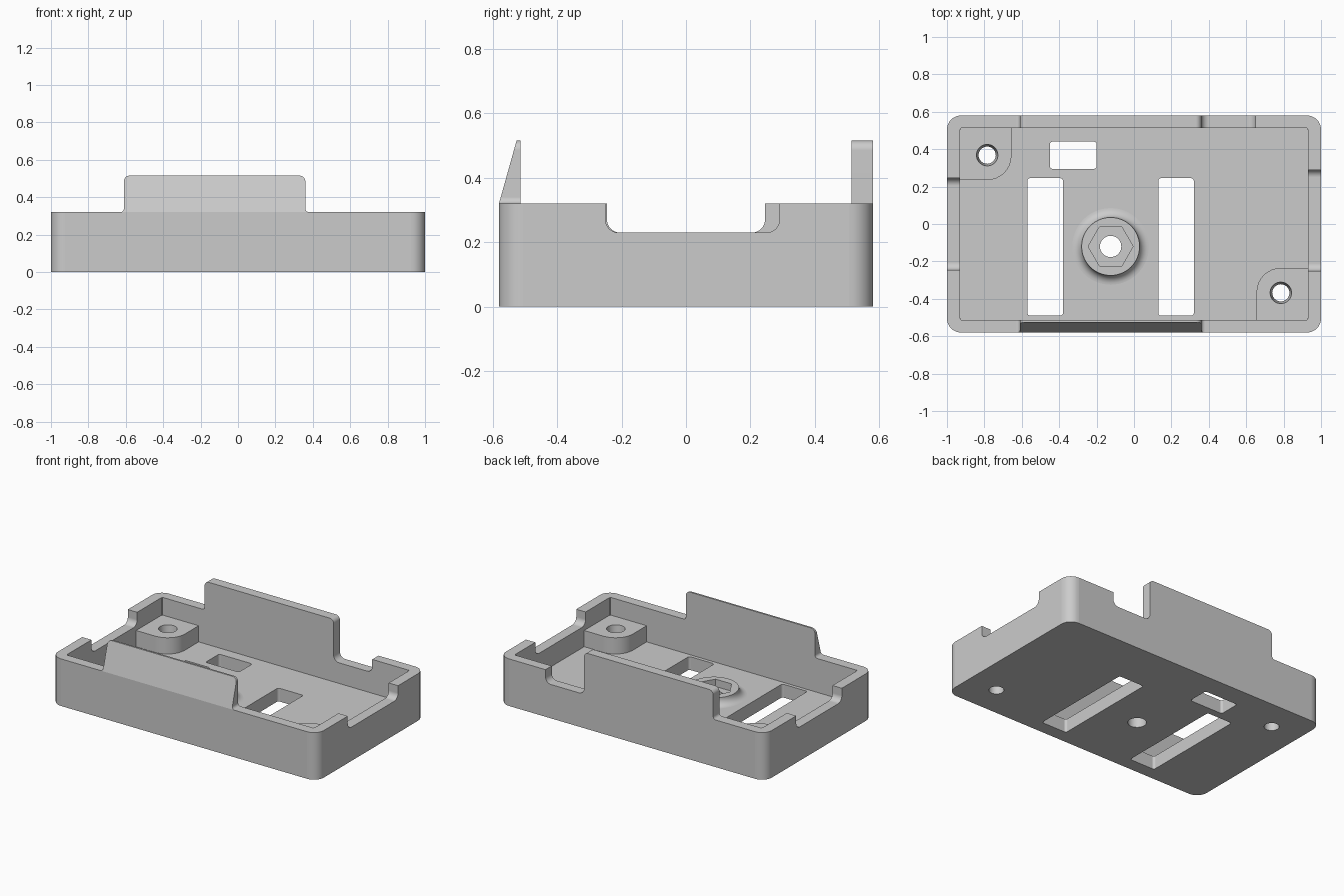
import bpy, bmesh, math
from mathutils import Vector

if "Cube" in bpy.data.objects:
    bpy.data.objects.remove(bpy.data.objects["Cube"], do_unlink=True)

FLOOR, NOTCH, RIM, TALL = 0.09, 0.23, 0.32, 0.515
OUT_Y, IN_X, IN_Y = 0.58, 0.93, 0.513

grey = bpy.data.materials.new("plain grey")
grey.use_nodes = True
colour = (0.6, 0.6, 0.6, 1)
grey.diffuse_color = colour
grey.node_tree.nodes["Principled BSDF"].inputs["Base Color"].default_value = colour


def rounded(corners, steps=8):
    """Outline from (a, b[, radius]) corners, each filleted by its radius."""
    pts = []
    for i, c in enumerate(corners):
        p = Vector(c[:2])
        if len(c) < 3:
            pts.append(p)
            continue
        r = c[2]
        u = (Vector(corners[i - 1][:2]) - p).normalized()
        v = (Vector(corners[(i + 1) % len(corners)][:2]) - p).normalized()
        half = u.angle(v) / 2
        centre = p + (u + v).normalized() * r / math.sin(half)
        start = (p + u * r / math.tan(half) - centre).normalized()
        end = (p + v * r / math.tan(half) - centre).normalized()
        pts += [centre + start.slerp(end, k / steps) * r for k in range(steps + 1)]
    return [p for i, p in enumerate(pts) if (p - pts[i - 1]).length > 0.0001]


def rect(x0, x1, y0, y1, r):
    return [(x0, y0, r), (x1, y0, r), (x1, y1, r), (x0, y1, r)]


def ngon(x, y, r, sides):
    turns = [k * math.tau / sides for k in range(sides)]
    return [(x + r * math.cos(t), y + r * math.sin(t)) for t in turns]


def finish(name, bm):
    """Make the object, with smooth fillets and crisp edges."""
    bmesh.ops.recalc_face_normals(bm, faces=bm.faces[:])
    mesh = bpy.data.meshes.new(name)
    bm.to_mesh(mesh)
    bm.free()
    mesh.materials.append(grey)
    mesh.shade_smooth()
    mesh.set_sharp_from_angle(angle=math.radians(30))
    ob = bpy.data.objects.new(name, mesh)
    bpy.context.scene.collection.objects.link(ob)
    ob.modifiers.new("weighted_normals", "WEIGHTED_NORMAL").keep_sharp = True
    return ob


def prism(name, h0, h1, axis, outline, holes=()):
    """Extrude a filleted outline, with optional holes, along an axis."""
    place = {"z": lambda a, b, h: (a, b, h),
             "y": lambda a, b, h: (a, h, b),
             "x": lambda a, b, h: (h, a, b)}[axis]
    bm = bmesh.new()
    loops = [rounded(o) for o in (outline, *holes)]
    caps = []
    for h in (h0, h1):
        rings = [[bm.verts.new(place(p.x, p.y, h)) for p in pts] for pts in loops]
        edges = [bm.edges.new((r[i - 1], r[i])) for r in rings for i in range(len(r))]
        bmesh.ops.triangle_fill(bm, use_beauty=True, edges=edges, normal=place(0, 0, 1))
        caps.append(rings)
    for low, high in zip(*caps):
        for i in range(len(low)):
            bm.faces.new((low[i - 1], low[i], high[i], high[i - 1]))
    return finish(name, bm)


# Floor plate with its slots and bolt holes
POST_X, POST_Y, HOLE = 0.785, 0.368, 0.046
BOSS_X, BOSS_Y, BOSS_R, FOOT, BOSS_TOP = -0.125, -0.12, 0.155, 0.05, 0.14
prism("floor", 0, FLOOR, "z",
      [(-IN_X, -IN_Y), (IN_X, -IN_Y), (IN_X, IN_Y), (-IN_X, IN_Y)],
      [rect(-0.57, -0.38, -0.49, 0.245, 0.015),
       rect(0.13, 0.32, -0.49, 0.245, 0.015),
       rect(-0.45, -0.2, 0.295, 0.44, 0.015),
       ngon(BOSS_X, BOSS_Y, 0.057, 40),
       ngon(POST_X, -POST_Y, HOLE, 32),
       ngon(-POST_X, POST_Y, HOLE, 32)])

# Rounded corners of the tray
END_X, END_Y = 0.925, 0.505
for s, side in ((1, "left"), (-1, "right")):
    for t, face in ((1, "back"), (-1, "front")):
        prism(f"{face}_{side}_corner", 0, RIM, "z",
              [(s, t * OUT_Y, 0.075), (s * END_X, t * OUT_Y),
               (s * END_X, t * END_Y), (s, t * END_Y)])


# Low walls, notched on three sides
def notched_wall(name, h0, h1, axis, end, n0, n1):
    prism(name, h0, h1, axis,
          [(-end, 0), (end, 0), (end, RIM), (n1, RIM), (n1, NOTCH, 0.04),
           (n0, NOTCH, 0.04), (n0, RIM), (-end, RIM)])


notched_wall("left_wall", IN_X, 1, "x", END_Y, -0.25, 0.29)
notched_wall("right_wall", -1, -IN_X, "x", END_Y, -0.245, 0.245)
notched_wall("back_wall", IN_Y, OUT_Y, "y", END_X, 0.36, 0.65)
prism("front_wall", -OUT_Y, -IN_Y, "y",
      [(-END_X, 0), (END_X, 0), (END_X, RIM), (-END_X, RIM)])

# Tall centre walls, the front one sloped on its outside
tall_left = [(0.36, TALL, 0.03), (-0.61, TALL, 0.03), (-0.61, RIM, 0.02)]
prism("back_tall_wall", IN_Y, OUT_Y, "y", [(-0.63, RIM), (0.36, RIM)] + tall_left)
wedge = prism("front_tall_wall", -OUT_Y, -IN_Y, "y",
              [(-0.63, RIM), (0.38, RIM), (0.36, RIM, 0.02)] + tall_left)
for v in wedge.data.vertices:
    if v.co.y < -0.55:
        v.co.y += (v.co.z - RIM) * 0.28

# Corner screw posts with tapered holes
for s, name in ((1, "front_left_post"), (-1, "back_right_post")):
    post = prism(name, FLOOR, 0.2, "z",
                 [(s * 0.655, -s * 0.235, 0.13), (s * IN_X, -s * 0.235),
                  (s * IN_X, -s * IN_Y), (s * 0.655, -s * IN_Y)],
                 [ngon(s * POST_X, -s * POST_Y, HOLE, 32)])
    axis_point = Vector((s * POST_X, -s * POST_Y))
    for v in post.data.vertices:
        offset = v.co.xy - axis_point
        if v.co.z > FLOOR + 0.01 and offset.length < HOLE + 0.01:
            v.co.xy = axis_point + offset * 1.25

# Centre boss with a hexagonal nut pocket
prism("centre_boss", FLOOR, BOSS_TOP, "z", ngon(BOSS_X, BOSS_Y, BOSS_R, 56),
      [ngon(BOSS_X, BOSS_Y, 0.12, 6)])

# Flared foot around the boss
bm = bmesh.new()
arc = [k / 8 * math.pi / 2 for k in range(9)]
profile = [(BOSS_R, FLOOR)] + [(BOSS_R + FOOT * (1 - math.sin(t)),
                                BOSS_TOP - FOOT * math.cos(t)) for t in arc]
rings = [[bm.verts.new((x, y, z)) for x, y in ngon(BOSS_X, BOSS_Y, r, 56)]
         for r, z in profile]
for j, ring in enumerate(rings):
    for i in range(len(ring)):
        bm.faces.new((rings[j - 1][i - 1], rings[j - 1][i], ring[i], ring[i - 1]))
finish("boss_foot", bm)
